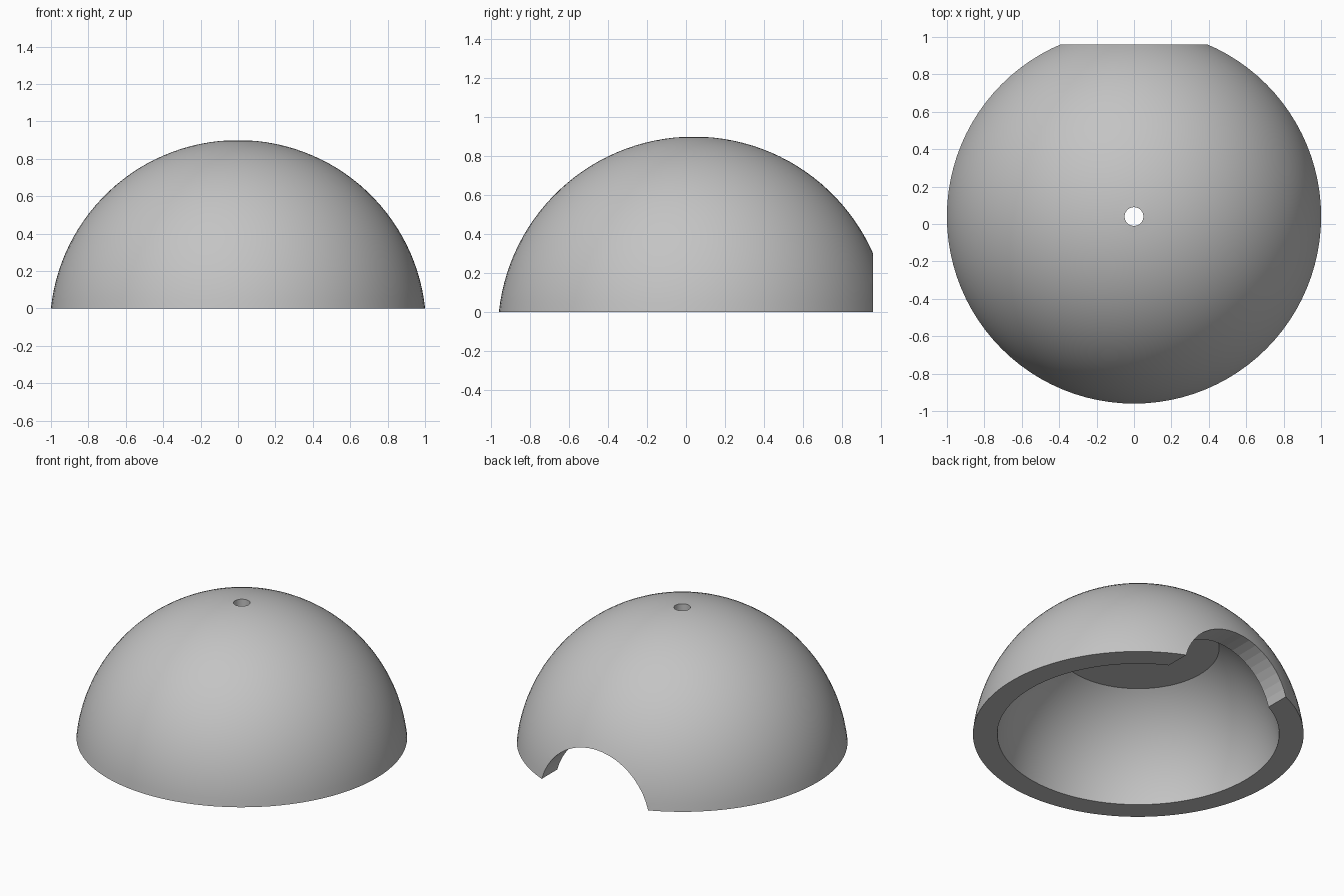
import bpy, bmesh
from math import sin, cos, asin, acos, sqrt, radians, pi
from mathutils import Matrix, Vector

cube = bpy.data.objects.get("Cube")
if cube:
    bpy.data.objects.remove(cube, do_unlink=True)

CENTRE = Vector((0, 0.04, -0.106))   # shared centre of both spheres and the doorway
OUTER, INNER = 1.006, 0.859
CEILING, HOLE, DOOR = 0.60, 0.05, 0.407
SEGMENTS, RINGS = 96, 28


def arc(radius, start, end):
    """Profile points on a sphere, angles measured from the pole."""
    steps = [start + (end - start) * i / RINGS for i in range(RINGS + 1)]
    return [Vector((radius * sin(a), 0, CENTRE.z + radius * cos(a))) for a in steps]


def make_object(name, bm):
    mesh = bpy.data.meshes.new(name)
    bmesh.ops.recalc_face_normals(bm, faces=bm.faces)
    bm.to_mesh(mesh)
    bm.free()
    obj = bpy.data.objects.new(name, mesh)
    bpy.context.collection.objects.link(obj)
    return obj


# Plain grey material
grey = bpy.data.materials.new("plain grey")
grey.use_nodes = True
colour = (0.55, 0.55, 0.55, 1)
grey.diffuse_color = colour
grey.node_tree.nodes["Principled BSDF"].inputs["Base Color"].default_value = colour

# Dome shell: outer arc, flat base rim, inner arc, flat ceiling, vent hole
profile = arc(OUTER, asin(HOLE / OUTER), acos(-CENTRE.z / OUTER))
profile += arc(INNER, acos(-CENTRE.z / INNER), acos((CEILING - CENTRE.z) / INNER))
profile.append(Vector((HOLE, 0, CEILING)))
bm = bmesh.new()
verts = [bm.verts.new(p) for p in profile]
edges = [bm.edges.new((a, b)) for a, b in zip(verts, verts[1:] + verts[:1])]
bmesh.ops.spin(bm, geom=verts + edges, cent=(0, 0, 0), axis=(0, 0, 1),
               angle=2 * pi, steps=SEGMENTS)
bmesh.ops.remove_doubles(bm, verts=bm.verts, dist=1e-4)
bmesh.ops.translate(bm, verts=bm.verts, vec=(0, CENTRE.y, 0))
dome = make_object("dome_shell", bm)
dome.data.materials.append(grey)

# Round doorway through the back wall
bm = bmesh.new()
place = Matrix.Translation(CENTRE + Vector((0, 0.85, 0))) @ Matrix.Rotation(pi / 2, 4, 'X')
bmesh.ops.create_cone(bm, cap_ends=True, segments=48, radius1=DOOR, radius2=DOOR,
                      depth=1, matrix=place)
cutter = make_object("doorway_cutter", bm)
cutter.data.materials.append(grey)
cutter.hide_render = True

cut = dome.modifiers.new("doorway", 'BOOLEAN')
cut.operation = 'DIFFERENCE'
cut.solver = 'EXACT'
cut.object = cutter
bpy.ops.object.select_all(action='DESELECT')
bpy.context.view_layer.objects.active = dome
dome.select_set(True)
bpy.ops.object.modifier_apply(modifier=cut.name)
bpy.data.objects.remove(cutter, do_unlink=True)

# Smooth dome with crisp rims and a faceted doorway
bpy.ops.object.shade_smooth_by_angle(angle=radians(6))
